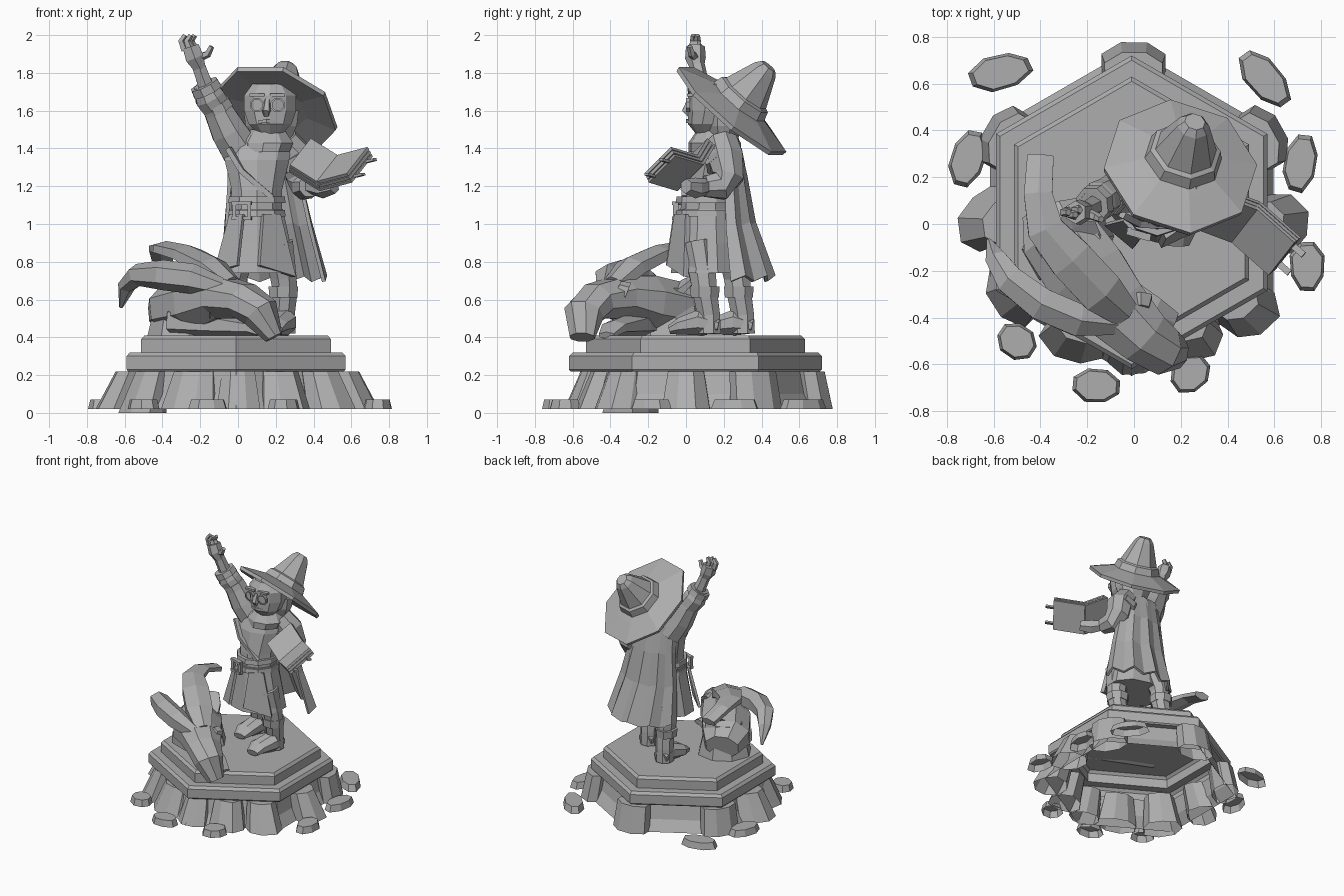
import bpy, bmesh, math, random
from mathutils import Vector

random.seed(4)
if "Cube" in bpy.data.objects:
    bpy.data.objects.remove(bpy.data.objects["Cube"], do_unlink=True)

stone = bpy.data.materials.new("grey stone")
stone.use_nodes = True
GREY = (.42, .42, .42, 1)
stone.diffuse_color = GREY
stone.node_tree.nodes["Principled BSDF"].inputs["Base Color"].default_value = GREY


def finish(name, bm):
    bmesh.ops.recalc_face_normals(bm, faces=bm.faces[:])
    mesh = bpy.data.meshes.new(name)
    bm.to_mesh(mesh)
    bm.free()
    mesh.materials.append(stone)
    obj = bpy.data.objects.new(name, mesh)
    bpy.context.collection.objects.link(obj)
    return obj


def skin(name, rings, bottom=True, top=True, closed=True, thickness=0):
    """Join rings of points with quads."""
    bm = bmesh.new()
    rows = [[bm.verts.new(p) for p in ring] for ring in rings]
    count = len(rows[0])
    for low, high in zip(rows, rows[1:]):
        for i in range(count if closed else count - 1):
            j = (i + 1) % count
            bm.faces.new((low[i], low[j], high[j], high[i]))
    if bottom:
        bm.faces.new(rows[0])
    if top:
        bm.faces.new(rows[-1])
    obj = finish(name, bm)
    if thickness:
        mod = obj.modifiers.new("thickness", "SOLIDIFY")
        mod.thickness = thickness
        mod.offset = 0
    return obj


def ellipse(x, y, z, rx, ry, sides):
    angles = [math.tau * (i + .5) / sides for i in range(sides)]
    return [(x + rx * math.cos(a), y + ry * math.sin(a), z) for a in angles]


def stack(name, levels, sides=10):
    """Level rings given as x, y, z, rx, ry."""
    return skin(name, [ellipse(*level, sides) for level in levels])


def tube(name, path, sides=8, up=(0, 0, 1)):
    """Sweep ellipses along a path of x, y, z, half width, half depth."""
    points = [Vector(p[:3]) for p in path]
    rings = []
    for i, p in enumerate(points):
        along = (points[min(i + 1, len(points) - 1)] - points[max(i - 1, 0)]).normalized()
        side = along.cross(Vector(up)).normalized()
        top = side.cross(along)
        ring = ellipse(0, 0, 0, path[i][3], path[i][-1], sides)
        rings.append([p + side * a + top * b for a, b, _ in ring])
    return skin(name, rings)


def slab(name, corners, thickness):
    """Flat four sided plate, thickened to both sides."""
    pts = [Vector(c) for c in corners]
    normal = (pts[1] - pts[0]).cross(pts[2] - pts[0]).normalized() * thickness / 2
    return skin(name, [[p - normal for p in pts], [p + normal for p in pts]])


def rock(name, x, y, length, width, height, angle, taper=.7, lean=0, rough=.1, base=.02):
    """Chamfered block, open underneath, narrowing and leaning to the centre."""
    turn = math.radians(angle)
    outline = []
    for a, b, _ in ellipse(0, 0, 0, 1.08, 1.08, 8):
        size = random.uniform(1 - rough, 1)
        outline.append((a * size * length, b * size * width))
    rings = []
    for t in (0, .6, 1):
        scale = 1 - (1 - taper) * t
        rings.append([(x * (1 - lean * t) + scale * (u * math.cos(turn) - v * math.sin(turn)),
                       y * (1 - lean * t) + scale * (u * math.sin(turn) + v * math.cos(turn)),
                       base + (height - base) * t) for u, v in outline])
    return skin(name, rings, bottom=False)


# Hexagonal stepped plinth, hollow underneath
profile = ((.7, .02), (.64, .1), (.61, .22), (.66, .22), (.67, .23), (.67, .3),
           (.65, .32), (.58, .32), (.58, .39), (.56, .41))
skin("plinth", [ellipse(-.01, .05, z, r, r, 6) for r, z in profile], bottom=False)

# Buttresses at the back corners and rocks around the front
for angle in (30, 90, 150):
    a = math.radians(angle)
    rock("corner_buttress", .64 * math.cos(a), .05 + .64 * math.sin(a),
         .14, .09, .22, angle + 90, .9, .05, .04)
for x, y, length, width, angle in (
        (-.63, .02, .15, .12, 60), (.62, 0, .13, .13, 90), (.49, -.36, .15, .13, 50),
        (.25, -.48, .15, .11, 20), (0, -.56, .13, .09, 0), (-.25, -.49, .16, .11, -20)):
    rock("plinth_rock", x, y, length, width, .22, angle, .75, .12, .2)
rock("plinth_rock", -.5, -.29, .15, .12, .22, -60, .75, .12, .2, base=0)
for x, y, length, angle in (
        (-.57, .65, .14, 15), (.56, .62, .15, -50), (-.71, .28, .13, 75), (.71, .26, .13, 80),
        (.74, -.18, .11, 90), (-.5, -.5, .09, -35), (-.16, -.69, .11, -5), (.24, -.64, .09, 40)):
    rock("loose_stone", x, y, length, .075, .07, angle, .85)

# Beast head lying on the plinth
tube("beast_skull", ((-.36, .06, .52, .13, .1), (-.32, -.05, .55, .18, .15),
                     (-.2, -.22, .58, .19, .16), (-.08, -.36, .61, .16, .12),
                     (.04, -.48, .59, .13, .1), (.12, -.54, .53, .11, .1),
                     (.19, -.55, .4, .07, .05)))
tube("beast_jaw", ((-.33, -.18, .49, .14, .09), (-.12, -.27, .47, .11, .07),
                   (.08, -.38, .45, .08, .04), (.17, -.42, .41, .05, .02)), 6)
rock("beast_neck", -.28, -.08, .19, .18, .66, 30, .7, base=.41)
tube("inner_horn", ((-.04, -.38, .68, .07, .05), (-.14, -.29, .77, .11, .06),
                    (-.27, -.15, .84, .11, .05), (-.38, -.02, .87, .09, .04),
                    (-.41, .13, .87, .07, .03), (-.4, .29, .82, .065, .03)), 6)
tube("outer_horn", ((-.08, -.43, .66, .05, .05), (-.24, -.41, .71, .08, .08),
                    (-.4, -.34, .73, .08, .08), (-.53, -.24, .73, .07, .06),
                    (-.59, -.15, .67, .05, .04), (-.62, -.07, .56, .01, .01)), 6)
tube("beast_ear", ((-.2, -.08, .62, .08, .04), (-.24, .0, .69, .09, .02), (-.26, .08, .74, .04, .01)), 5)
for x, y, z in ((-.15, -.42, .57), (.03, -.35, .66)):
    tube("eye_socket", ((x, y + .04, z - .02, .055), (x, y - .01, z, .04)), 6)
    tube("eye_ball", ((x, y, z, .025), (x, y - .02, z + .01, .015)), 6)

# Legs and boots
for x, y, toe_x in ((.24, .1, .19), (-.02, .28, -.05)):
    tube("leg", ((x * .7 + .04, y - .04, .9, .09), (x, y - .01, .72, .075), (x + .01, y, .64, .07),
                 (x, y + .02, .52, .065), (x, y + .02, .42, .07)), 8, (0, 1, 0))
    tube("boot_cuff", ((x, y, .61, .08), (x, y, .67, .085)), 8, (0, 1, 0))
    tube("boot_foot", ((x, y + .07, .46, .06, .045), (x, y - .02, .48, .075, .075),
                       (toe_x, y - .12, .46, .08, .05), (toe_x, y - .19, .44, .05, .025)), 8)

# Robe, coat flaps and belt
stack("robe_skirt", ((.1, .11, .74, .22, .19), (.1, .11, .9, .185, .17), (.1, .11, 1.08, .145, .15)))
stack("robe_body", ((.1, .11, 1.06, .14, .14), (.1, .12, 1.18, .14, .14), (.1, .15, 1.34, .18, .14),
                    (.12, .17, 1.43, .17, .12), (.15, .17, 1.5, .08, .08)))
for z in (1.04, 1.11):
    stack("belt", ((.1, .11, z, .16, .165), (.1, .11, z + .035, .155, .16)))
for z in (1.02, 1.1):
    slab("buckle_bar", ((-.03, -.03, z), (.07, -.06, z), (.07, -.06, z + .02), (-.03, -.03, z + .02)), .03)
for x, y in ((-.03, -.03), (.05, -.055)):
    slab("buckle_post", ((x, y, 1.02), (x + .02, y, 1.02), (x + .02, y, 1.12), (x, y, 1.12)), .03)
slab("coat_flap", ((.11, -.09, .78), (.3, .0, .72), (.22, .01, 1.05), (.13, -.05, 1.05)), .03)
slab("coat_flap", ((-.12, .0, .75), (.0, -.1, .78), (.03, -.06, 1.05), (-.04, .02, 1.05)), .02)
tube("chest_strap", ((-.05, .04, 1.4, .02), (.02, .0, 1.28, .02), (.18, -.01, 1.14, .02)), 4)
stack("scarf", ((.15, .14, 1.38, .13, .13), (.16, .14, 1.43, .14, .13), (.16, .15, 1.5, .09, .09)), 9)

# Cape: an open folded sheet around the back
cape = []
for x, y, z, rx, ry, fold in ((.13, .19, 1.45, .18, .08, 0), (.14, .2, 1.25, .19, .11, .005),
                              (.16, .2, 1, .23, .15, .01), (.19, .22, .71, .28, .23, .015)):
    arc = []
    for i in range(11):
        a = math.radians(5 + 17 * i)
        f = fold if i % 2 else -fold
        arc.append((x + (rx + f) * math.cos(a), y + (ry + f) * math.sin(a), z + f))
    cape.append(arc)
skin("cape", cape, bottom=False, top=False, closed=False, thickness=.02)

# Raised right arm and hand
tube("raised_sleeve", ((.02, .17, 1.38, .11), (-.05, .14, 1.49, .1), (-.11, .12, 1.61, .08),
                       (-.15, .1, 1.67, .085), (-.18, .08, 1.74, .06)), 8, (0, 1, 0))
for x, y, z in ((-.1, .12, 1.6), (-.16, .09, 1.7)):
    tube("sleeve_band", ((x, y, z, .085), (x - .02, y - .01, z + .04, .08)), 8, (0, 1, 0))
tube("raised_wrist", ((-.17, .08, 1.73, .045), (-.21, .06, 1.84, .04)), 6, (0, 1, 0))
tube("raised_palm", ((-.2, .06, 1.82, .035), (-.23, .05, 1.88, .055), (-.25, .05, 1.94, .05)), 6, (0, 1, 0))
for x, y in ((-.29, .05), (-.26, .04), (-.24, .06)):
    tube("raised_finger", ((x + .01, y, 1.92, .025), (x - .01, y, 1.97, .02), (x + .01, y, 2, .015)), 5, (0, 1, 0))
tube("raised_thumb", ((-.21, .05, 1.88, .025), (-.16, .03, 1.9, .02), (-.14, .02, 1.94, .015)), 5, (0, 1, 0))

# Left arm holding the open book
tube("left_sleeve", ((.24, .19, 1.43, .09), (.31, .21, 1.35, .1), (.34, .22, 1.25, .09),
                     (.36, .18, 1.2, .08), (.38, .1, 1.2, .06)), 8, (1, 0, 0))
tube("sleeve_puff", ((.27, .2, 1.36, .11), (.3, .21, 1.31, .11)), 8, (1, 0, 0))
tube("left_hand", ((.38, .12, 1.2, .04), (.45, .05, 1.19, .055), (.51, .0, 1.2, .04)), 6)
spine_low, spine_high = Vector((.43, -.05, 1.18)), Vector((.54, .09, 1.32))
outward = Vector((.17, -.15, .045))
for side, reach, lift in (("left", Vector((-.16, .06, .1)), Vector((.002, -.015, .014))),
                          ("right", outward, Vector((-.01, -.008, .018)))):
    quad = [spine_low, spine_high, spine_high + reach, spine_low + reach]
    slab("book_cover_" + side, quad, .015)
    for n in (1, 2):
        slab("book_pages_" + side, [p + lift * n for p in quad], .018)
for t in (.2, .75):
    p = spine_low.lerp(spine_high, t) + outward
    tube("book_clasp", ((*p, .02, .01), (*(p + outward * .25), .02, .01)), 4)

# Head with face, spectacles and hair
stack("head", ((.17, .12, 1.48, .07, .07), (.17, .12, 1.53, .12, .11), (.17, .14, 1.6, .145, .13),
               (.17, .14, 1.68, .145, .13), (.17, .13, 1.74, .1, .08)))
stack("hair", ((.18, .2, 1.43, .1, .07), (.18, .2, 1.52, .14, .1), (.18, .2, 1.6, .15, .1)), 9)
tube("nose", ((.155, .02, 1.66, .015), (.15, .0, 1.6, .025), (.15, .02, 1.58, .02)), 5, (1, 0, 0))
tube("mouth", ((.11, .025, 1.54, .01), (.15, .01, 1.545, .015), (.2, .025, 1.54, .01)), 4)
for x in (.1, .21):
    slab("brow", ((x - .04, .02, 1.675), (x + .04, .02, 1.675), (x + .04, .02, 1.69), (x - .04, .02, 1.69)), .03)
    rim = [[(x + a, y, 1.63 + b) for a, b, _ in ellipse(0, 0, 0, r, r, 8)]
           for r, y in ((.04, .02), (.04, .0), (.03, .0))]
    skin("spectacle_rim", rim, bottom=False, top=False)

# Wide tilted hat
hat = stack("hat", ((0, 0, -.01, .17, .17), (0, 0, -.03, .33, .365), (0, 0, -.005, .335, .37),
                    (0, 0, .04, .2, .21), (0, 0, .05, .17, .17), (0, 0, .1, .155, .155),
                    (0, 0, .11, .135, .135), (0, 0, .27, .07, .07), (0, 0, .3, .045, .045)), 8)
hat.location = (.2, .25, 1.61)
hat.rotation_euler = Vector((.2, .62, .75)).to_track_quat("Z", "Y").to_euler()
